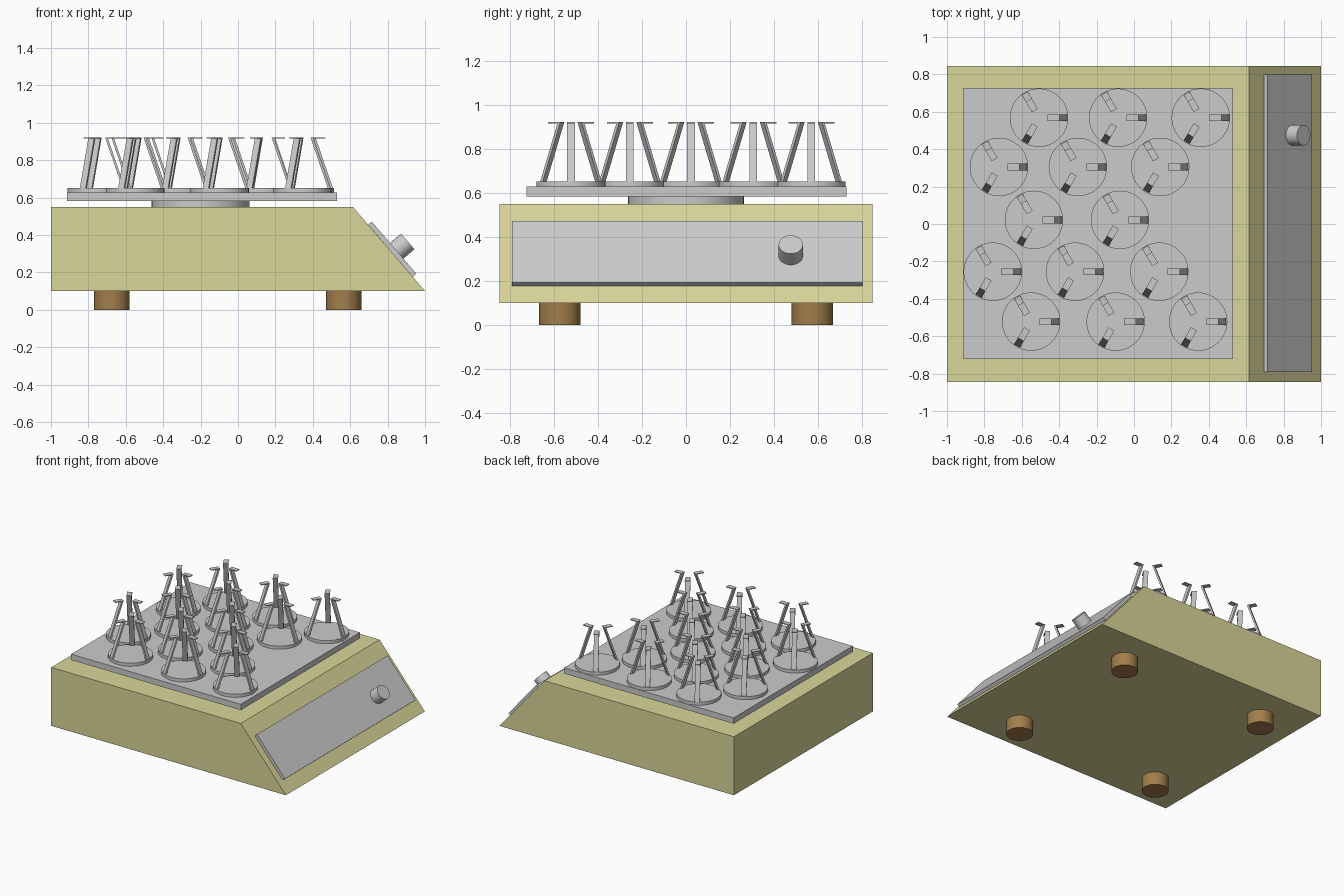
import bpy, bmesh, math
from mathutils import Vector, Matrix

if "Cube" in bpy.data.objects:
    bpy.data.objects.remove(bpy.data.objects["Cube"])


def material(name, rgb):
    m = bpy.data.materials.new(name)
    m.diffuse_color = (*rgb, 1)
    m.use_nodes = True
    m.node_tree.nodes["Principled BSDF"].inputs["Base Color"].default_value = m.diffuse_color
    return m


def finish(name, bm, mat=None, smooth=False):
    bmesh.ops.recalc_face_normals(bm, faces=bm.faces)
    me = bpy.data.meshes.new(name)
    bm.to_mesh(me)
    bm.free()
    ob = bpy.data.objects.new(name, me)
    bpy.context.collection.objects.link(ob)
    if mat:
        me.materials.append(mat)
    if smooth:
        bpy.ops.object.select_all(action='DESELECT')
        ob.select_set(True)
        bpy.context.view_layer.objects.active = ob
        bpy.ops.object.shade_smooth_by_angle(angle=math.radians(35))
    return ob


def add_prism(bm, profile, y0, y1, mat=Matrix()):
    """Extrude an xz profile from y0 to y1."""
    f = bm.faces.new([bm.verts.new(mat @ Vector((x, y0, z))) for x, z in profile])
    ext = bmesh.ops.extrude_face_region(bm, geom=[f])
    verts = [g for g in ext['geom'] if isinstance(g, bmesh.types.BMVert)]
    bmesh.ops.translate(bm, verts=verts, vec=mat.to_3x3() @ Vector((0, y1 - y0, 0)))


def prism(name, profile, y0, y1, mat=None):
    bm = bmesh.new()
    add_prism(bm, profile, y0, y1)
    return finish(name, bm, mat)


def add_cyl(bm, start, end, r, seg=48):
    start, end = Vector(start), Vector(end)
    axis = end - start
    m = Matrix.Translation((start + end) / 2) @ axis.to_track_quat('Z', 'Y').to_matrix().to_4x4()
    bmesh.ops.create_cone(bm, cap_ends=True, segments=seg, radius1=r, radius2=r,
                          depth=axis.length, matrix=m)


def cyl(name, start, end, r, mat=None):
    bm = bmesh.new()
    add_cyl(bm, start, end, r)
    return finish(name, bm, mat, True)


cream = material("cream_paint", (0.70, 0.67, 0.32))
brown = material("brown_rubber", (0.36, 0.21, 0.07))

# Housing with sloped control face
prism("housing", [(-1, 0.1), (1, 0.1), (0.615, 0.55), (-1, 0.55)], -0.845, 0.845, cream)

# Feet
for x in (-0.675, 0.565):
    for y in (-0.573, 0.573):
        cyl("foot", (x, y, 0), (x, y, 0.1), 0.094, brown)

# Control panel and knob, placed along the slope
n = Vector((0.45, 0, 0.385)).normalized()
top, low = Vector((0.696, 0, 0.456)), Vector((0.934, 0, 0.177))
prism("control_panel", [(p.x, p.z) for p in (top, low, low + n * 0.025, top + n * 0.025)],
      -0.79, 0.8)
base = Vector((0.842, 0.475, 0.31))
cyl("knob", base, base + n * 0.086, 0.055)

# Drive column and shaking platform
cyl("drive_column", (-0.2, 0, 0.55), (-0.2, 0, 0.585), 0.262)
prism("platform", [(-0.915, 0.583), (0.53, 0.583), (0.53, 0.628), (-0.915, 0.628)], -0.723, 0.727)

# Flask clamp: base disc plus three leaning fingers with outward tabs
bm = bmesh.new()
add_cyl(bm, (0, 0, 0.628), (0, 0, 0.652), 0.156)
finger = [(0.137, 0.652), (0.15, 0.652), (0.06, 0.915), (0.11, 0.915), (0.11, 0.921), (0.045, 0.921)]
for k in range(3):
    add_prism(bm, finger, -0.018, 0.018, Matrix.Rotation(k * math.tau / 3, 4, 'Z'))
clamp = finish("flask_clamp", bm, None, True)

# Staggered clamp rows
rows = [(0.568, (-0.508, -0.085, 0.357)), (0.305, (-0.722, -0.30, 0.14)),
        (0.022, (-0.535, -0.075)), (-0.255, (-0.755, -0.315, 0.135)),
        (-0.522, (-0.55, -0.098, 0.343))]
spots = [(x, y, 0) for y, xs in rows for x in xs]
clamp.location = spots[0]
for s in spots[1:]:
    c = clamp.copy()
    c.location = s
    bpy.context.collection.objects.link(c)
